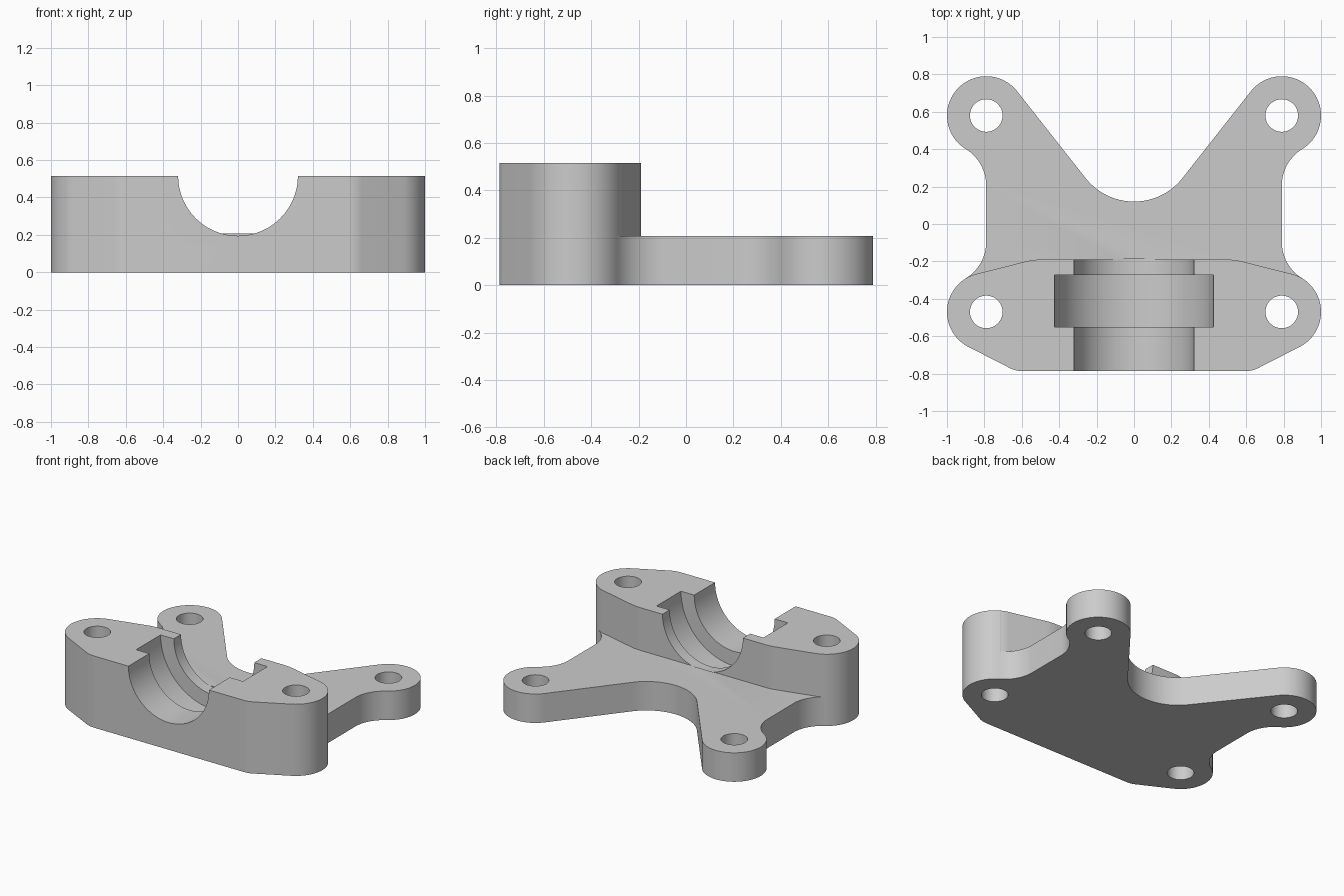
import bpy
import bmesh
from math import atan2, cos, sin, pi, radians

cube = bpy.data.objects.get("Cube")
if cube:
    bpy.data.objects.remove(cube, do_unlink=True)

PLATE_TOP, BLOCK_TOP = 0.208, 0.515
HOLE_X, BACK_Y, FRONT_Y = 0.79, 0.58, -0.47
LUG_R, HOLE_R, FILLET_R = 0.21, 0.087, 0.23
FRONT_EDGE, BLOCK_BACK = -0.787, -0.19
FILLET_DY = ((FILLET_R + LUG_R) ** 2 - FILLET_R ** 2) ** 0.5

steel = bpy.data.materials.new("plain grey metal")
steel.use_nodes = True
grey = (0.6, 0.6, 0.6, 1)
steel.diffuse_color = grey
steel.node_tree.nodes["Principled BSDF"].inputs["Base Color"].default_value = grey


def arc(cx, cy, r, start, end, steps=16):
    """Points on an arc, with angles in radians."""
    angles = [start + (end - start) * i / steps for i in range(steps + 1)]
    return [(cx + r * cos(a), cy + r * sin(a)) for a in angles]


def mirrored(half):
    """Close a right-hand half outline with its mirror image."""
    return half + [(-x, y) for x, y in reversed(half) if abs(x) > 1e-4]


def prism(name, outline, bottom, top):
    """Extrude a flat outline upwards."""
    bm = bmesh.new()
    base = bm.faces.new([bm.verts.new((x, y, bottom)) for x, y in outline])
    wall = bmesh.ops.extrude_face_region(bm, geom=[base])
    moved = [v for v in wall["geom"] if isinstance(v, bmesh.types.BMVert)]
    bmesh.ops.translate(bm, verts=moved, vec=(0, 0, top - bottom))
    # The extrusion leaves the first face in place; make sure the base is closed
    if not base.is_valid:
        bm.faces.new([v for v in bm.verts if v not in moved])
    bmesh.ops.recalc_face_normals(bm, faces=bm.faces)
    mesh = bpy.data.meshes.new(name)
    bm.to_mesh(mesh)
    bm.free()
    mesh.materials.append(steel)
    obj = bpy.data.objects.new(name, mesh)
    bpy.context.collection.objects.link(obj)
    return obj


def cylinder(name, r, depth, location, tilt=0):
    bpy.ops.mesh.primitive_cylinder_add(
        vertices=96, radius=r, depth=depth, location=location, rotation=(tilt, 0, 0))
    obj = bpy.context.object
    obj.name = name
    obj.data.materials.append(steel)
    return obj


def bore(name, r, front, back):
    """Horizontal cylinder lying along y, centred on the block's top face."""
    return cylinder(name, r, back - front, (0, (front + back) / 2, BLOCK_TOP), pi / 2)


def cut(target, cutter):
    """Subtract the cutter from the target and discard it."""
    bpy.context.view_layer.objects.active = target
    mod = target.modifiers.new(cutter.name, 'BOOLEAN')
    mod.operation = 'DIFFERENCE'
    mod.solver = 'EXACT'
    mod.object = cutter
    cutter.hide_render = True
    bpy.ops.object.modifier_apply(modifier=mod.name)
    bpy.data.objects.remove(cutter, do_unlink=True)


# Outline of the right half, from the front edge round to the rear valley
chamfer = radians(-63.4)
valley = radians(-38)
bend = atan2(-FILLET_DY, FILLET_R)
half = arc(0.595, FRONT_EDGE + 0.15, 0.15, -pi / 2, chamfer, 6)
half += arc(HOLE_X, FRONT_Y, LUG_R, chamfer, -bend, 32)
half += arc(HOLE_X + FILLET_R, FRONT_Y + FILLET_DY, FILLET_R, pi - bend, pi)[1:]
half += arc(HOLE_X + FILLET_R, BACK_Y - FILLET_DY, FILLET_R, pi, pi + bend)
half += arc(HOLE_X, BACK_Y, LUG_R, bend, valley + pi, 40)[1:]
half += arc(0, 0.45, 0.33, valley, -pi / 2, 20)
body = prism("bearing_bracket", mirrored(half), 0, BLOCK_TOP)

# Lower the rear to the plate height, leaving the tall front block
shoulder = radians(76)
step = arc(0.494, BLOCK_BACK - 0.35, 0.35, pi / 2, shoulder, 6)
step += arc(HOLE_X, FRONT_Y, LUG_R, shoulder, 0.02 - bend, 8)
step += [(1.2, step[-1][1]), (1.2, 1)]
cut(body, prism("rear_step_cutter", mirrored(step), PLATE_TOP, 1))

# Half-round bearing seat with a wider groove
cut(body, bore("bore_cutter", 0.32, -1, BLOCK_BACK + 0.002))
cut(body, bore("groove_cutter", 0.425, -0.55, -0.272))

# Bolt holes through the four lugs
for x in (-HOLE_X, HOLE_X):
    for y in (FRONT_Y, BACK_Y):
        cut(body, cylinder("bolt_hole_cutter", HOLE_R, 2, (x, y, 0)))

bpy.ops.object.select_all(action='DESELECT')
body.select_set(True)
bpy.context.view_layer.objects.active = body
bpy.ops.object.shade_smooth_by_angle(angle=radians(30))
